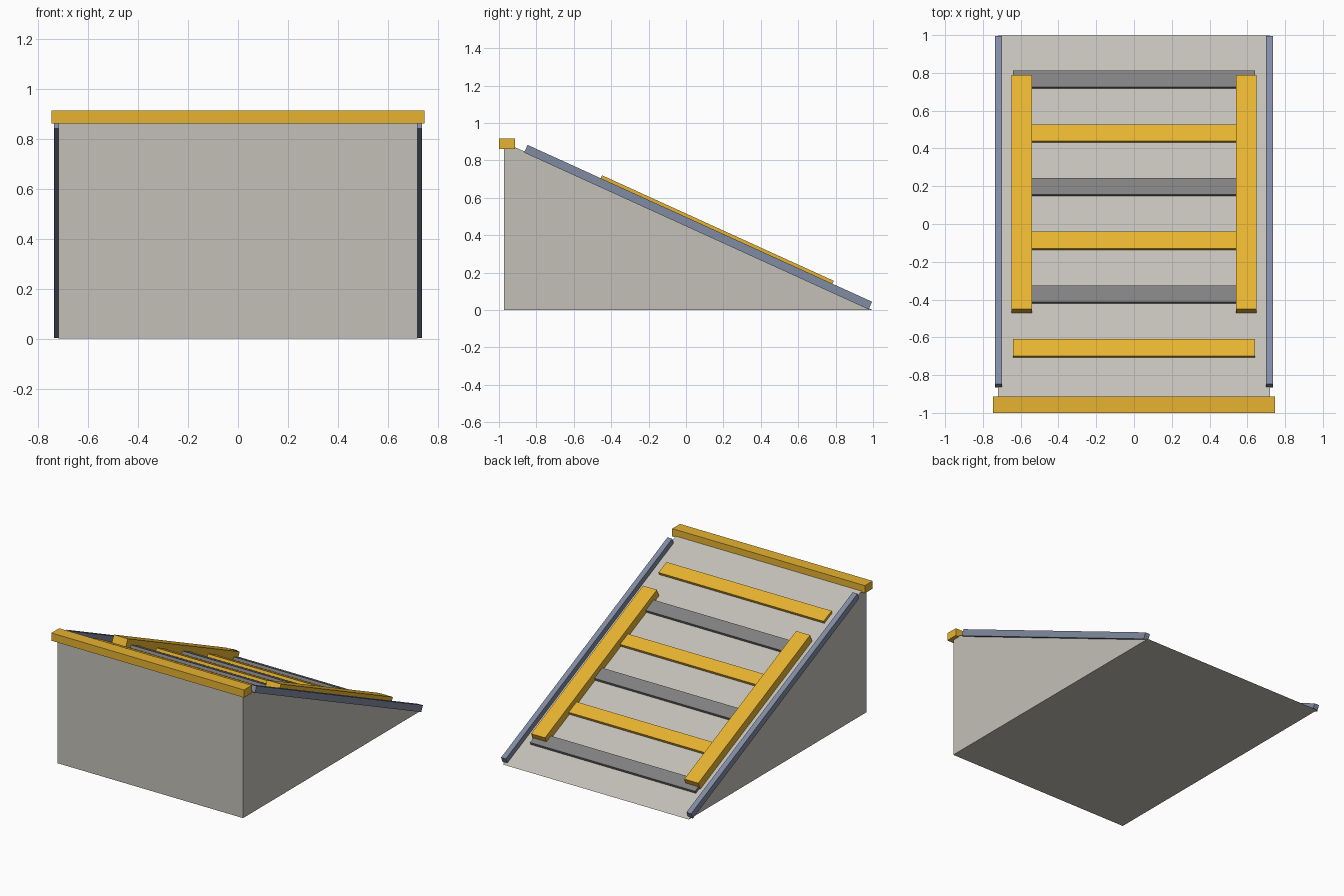
import bpy
import bmesh
from math import atan2, sin, cos
from mathutils import Matrix, Vector

if "Cube" in bpy.data.objects:
    bpy.data.objects.remove(bpy.data.objects["Cube"])

TIP, BACK, TOP = 0.998, -0.972, 0.897
A = atan2(TOP, TIP - BACK)


def material(name, rgb):
    m = bpy.data.materials.new(name)
    m.diffuse_color = (*rgb, 1)
    m.use_nodes = True
    m.node_tree.nodes["Principled BSDF"].inputs["Base Color"].default_value = m.diffuse_color
    return m


YELLOW = material("yellow_paint", (0.80, 0.45, 0.03))
GREY = material("dark_grey", (0.22, 0.22, 0.22))
STEEL = material("blue_steel", (0.22, 0.26, 0.36))
CONCRETE = material("concrete", (0.55, 0.53, 0.48))


def finish(name, bm, mat):
    bmesh.ops.recalc_face_normals(bm, faces=bm.faces)
    me = bpy.data.meshes.new(name)
    bm.to_mesh(me)
    bm.free()
    me.materials.append(mat)
    ob = bpy.data.objects.new(name, me)
    bpy.context.collection.objects.link(ob)
    return ob


def box(name, size, mat, loc, tilt=0.0):
    bm = bmesh.new()
    bmesh.ops.create_cube(bm, size=1, matrix=Matrix.Diagonal((*size, 1)))
    ob = finish(name, bm, mat)
    ob.location = loc
    ob.rotation_euler.x = tilt
    return ob


def board(name, x0, x1, y0, y1, n0, n1, mat):
    """Board lying on the slope; y0, y1 are its top edges, n0, n1 heights off the slope."""
    y = (y0 + y1) / 2 - n1 * sin(A)
    n = (n0 + n1) / 2
    z = (TIP - y) * TOP / (TIP - BACK)
    loc = ((x0 + x1) / 2, y + n * sin(A), z + n * cos(A))
    return box(name, (x1 - x0, (y1 - y0) / cos(A), n1 - n0), mat, loc, -A)


# Wedge body
bm = bmesh.new()
profile = [(BACK, 0), (TIP, 0), (BACK, TOP)]
face = bm.faces.new([bm.verts.new((-0.72, y, z)) for y, z in profile])
ext = bmesh.ops.extrude_face_region(bm, geom=[face])
bmesh.ops.translate(bm, vec=Vector((1.44, 0, 0)),
                    verts=[v for v in ext["geom"] if isinstance(v, bmesh.types.BMVert)])
finish("ramp_body", bm, CONCRETE)

# Header bar along the high edge
box("header_bar", (1.494, 0.086, 0.054), YELLOW, (0, -0.957, 0.889))

# Side rails and wide stringers, mirrored left and right
for side, s in (("left", -1), ("right", 1)):
    for part, a, b, y0, y1, n0, n1, mat in (
            ("rail", 0.70, 0.737, -0.847, 0.995, -0.006, 0.039, STEEL),
            ("stringer", 0.54, 0.648, -0.449, 0.79, 0.0, 0.056, YELLOW)):
        x0, x1 = sorted((a * s, b * s))
        board(f"{side}_{part}", x0, x1, y0, y1, n0, n1, mat)

# Cross slats, alternating yellow and grey
for i in range(6):
    y = -0.698 + i * 0.2845
    board(f"slat_{i + 1}", -0.64, 0.64, y, y + 0.088, -0.001, 0.019,
          GREY if i % 2 else YELLOW)
